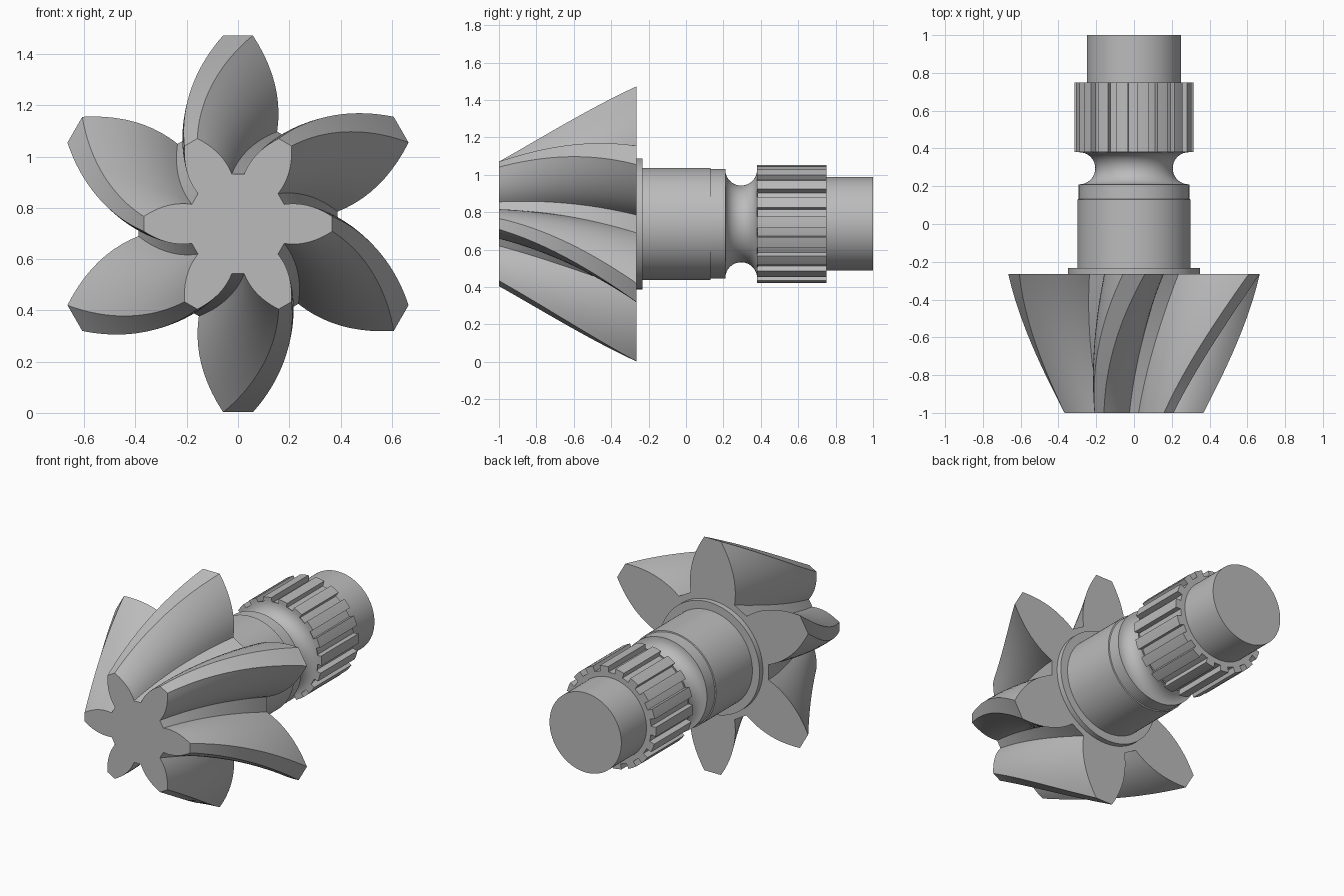
import bpy, bmesh
from math import sin, cos, pi, radians, atan2, hypot

AXIS_Z = 0.7375

old = bpy.data.objects.get("Cube")
if old:
    bpy.data.objects.remove(old, do_unlink=True)

# Single steel colour
steel = bpy.data.materials.new("grey_steel")
steel.use_nodes = True
steel.diffuse_color = (0.5, 0.5, 0.5, 1)
bsdf = next(n for n in steel.node_tree.nodes if n.type == 'BSDF_PRINCIPLED')
bsdf.inputs["Base Color"].default_value = (0.5, 0.5, 0.5, 1)


def loft(name, rings):
    """Skin a list of (y, [(radius, angle), ...]) rings and cap both ends."""
    bm = bmesh.new()
    loops = [[bm.verts.new((r * cos(a), y, AXIS_Z + r * sin(a))) for r, a in ring]
             for y, ring in rings]
    for low, high in zip(loops, loops[1:]):
        n = len(low)
        for i in range(n):
            j = (i + 1) % n
            bm.faces.new((low[i], low[j], high[j], high[i]))
    bm.faces.new(loops[0])
    bm.faces.new(loops[-1])
    bmesh.ops.recalc_face_normals(bm, faces=bm.faces)
    mesh = bpy.data.meshes.new(name)
    bm.to_mesh(mesh)
    bm.free()
    mesh.materials.append(steel)
    obj = bpy.data.objects.new(name, mesh)
    bpy.context.collection.objects.link(obj)
    bpy.ops.object.select_all(action='DESELECT')
    obj.select_set(True)
    bpy.context.view_layer.objects.active = obj
    bpy.ops.object.shade_smooth_by_angle(angle=radians(25))
    return obj


def lathe(name, profile, sides=96):
    """Turned part from (y, radius) points."""
    return loft(name, [(y, [(r, 2 * pi * i / sides) for i in range(sides)])
                       for y, r in profile])


# Bevel gear: six petal-shaped teeth, tapering and twisting towards the front
ROOT, TIP, FLANK_STEPS, TEETH = 0.36, 0.735, 10, 6
flank = []
for i in range(FLANK_STEPS + 1):
    r = ROOT + (TIP - ROOT) * i / FLANK_STEPS
    half_width = 0.158 - 1.075 * (r - 0.43) ** 2
    flank.append((hypot(r, half_width), atan2(half_width, r)))
tooth = [(r, -a) for r, a in flank] + [(r, a) for r, a in reversed(flank)]
outline = [(r, a + radians(30) + k * 2 * pi / TEETH) for k in range(TEETH) for r, a in tooth]

BACK, FRONT, SLICES = -0.265, -1.0, 24
gear_rings = []
for s in range(SLICES + 1):
    t = s / SLICES
    scale, twist = 1 - 0.5 * t, radians(30) * t
    gear_rings.append((BACK + (FRONT - BACK) * t,
                       [(r * scale, a + twist) for r, a in outline]))
loft("bevel_gear", gear_rings)

# Collar and stepped bearing seat behind the gear
lathe("collar", [(-0.27, 0.35), (-0.232, 0.35)])
lathe("bearing_seat", [(-0.24, 0.3), (0.13, 0.3), (0.132, 0.293), (0.21, 0.293)])

# Neck with a half-round groove
groove = [(0.295 - 0.085 * cos(pi * i / 20), 0.29 - 0.085 * sin(pi * i / 20))
          for i in range(21)]
lathe("grooved_neck", [(0.2, 0.29)] + groove + [(0.385, 0.29)])

# Splined section with square ribs
RIBS = 18
ribs = []
for k in range(RIBS):
    start = radians(16) + k * 2 * pi / RIBS
    wide, gap = radians(11), radians(9)
    ribs += [(0.282, start), (0.316, start), (0.316, start + wide / 2),
             (0.316, start + wide), (0.282, start + wide), (0.282, start + wide + gap / 2)]
loft("spline", [(0.38, ribs), (0.75, ribs)])

# Plain end of the shaft
lathe("shaft_end", [(0.74, 0.25), (1.0, 0.25)])
